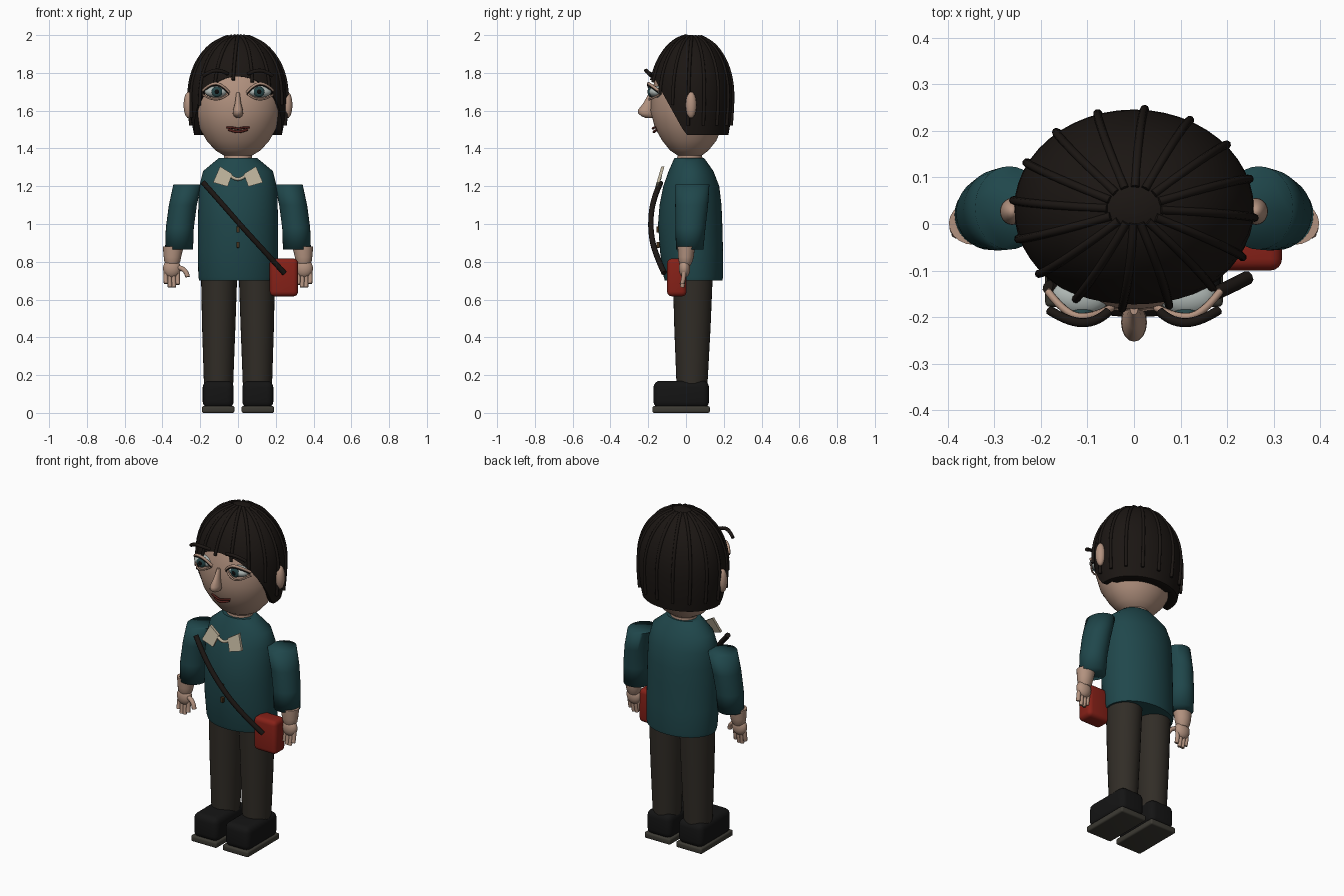
import bpy, bmesh, math
from math import sin, cos, pi, sqrt

if "Cube" in bpy.data.objects:
    bpy.data.objects.remove(bpy.data.objects["Cube"])

COLORS = dict(skin=(.45, .29, .215), teal=(.014, .063, .071), trousers=(.031, .026, .02),
              hair=(.011, .008, .0065), shoe=(.007, .007, .007), sole=(.045, .042, .033),
              red=(.24, .015, .009), cream=(.48, .42, .31), lip=(.085, .014, .011),
              white=(.45, .5, .48), iris=(.02, .06, .065), black=(.003, .003, .003),
              button=(.06, .03, .01))
MATS = {}
for key, c in COLORS.items():
    MATS[key] = bpy.data.materials.new(key)
    MATS[key].diffuse_color = (*c, 1)


def finish(ob, mat, angle=40):
    ob.data.materials.clear()
    ob.data.materials.append(MATS[mat])
    bpy.ops.object.select_all(action='DESELECT')
    bpy.context.view_layer.objects.active = ob
    ob.select_set(True)
    bpy.ops.object.shade_smooth_by_angle(angle=math.radians(angle))
    return ob


def from_bm(name, bm, mat, angle=40):
    bmesh.ops.recalc_face_normals(bm, faces=bm.faces[:])
    me = bpy.data.meshes.new(name)
    bm.to_mesh(me)
    bm.free()
    ob = bpy.data.objects.new(name, me)
    bpy.context.collection.objects.link(ob)
    return finish(ob, mat, angle)


def skin_rings(name, rings, mat, angle=40):
    """Bridge closed rings of points and cap both ends."""
    bm = bmesh.new()
    vs = [[bm.verts.new(p) for p in r] for r in rings]
    n = len(vs[0])
    for a, b in zip(vs, vs[1:]):
        for j in range(n):
            bm.faces.new((a[j], a[(j + 1) % n], b[(j + 1) % n], b[j]))
    bm.faces.new(vs[0])
    bm.faces.new(vs[-1])
    return from_bm(name, bm, mat, angle)


def loft(name, secs, mat, n=32, angle=40):
    """Elliptical sections: (z, cx, rx, y_front, y_back)."""
    rings = []
    for z, cx, rx, y0, y1 in secs:
        rings.append([(cx + rx * cos(2 * pi * j / n),
                       (y0 + y1) / 2 + (y1 - y0) / 2 * sin(2 * pi * j / n), z) for j in range(n)])
    return skin_rings(name, rings, mat, angle)


def ball(name, c, r, mat, seg=20):
    bm = bmesh.new()
    bmesh.ops.create_uvsphere(bm, u_segments=seg, v_segments=seg // 2 + 2, radius=1)
    for v in bm.verts:
        v.co = [c[i] + r[i] * v.co[i] for i in range(3)]
    return from_bm(name, bm, mat, 60)


def tube(name, pts, r, mat):
    cu = bpy.data.curves.new(name, 'CURVE')
    cu.dimensions = '3D'
    cu.bevel_depth, cu.bevel_resolution, cu.resolution_u, cu.use_fill_caps = r, 2, 5, True
    sp = cu.splines.new('NURBS')
    sp.points.add(len(pts) - 1)
    for p, co in zip(sp.points, pts):
        p.co = (*co, 1)
    sp.use_endpoint_u, sp.order_u = True, min(3, len(pts))
    ob = bpy.data.objects.new(name, cu)
    bpy.context.collection.objects.link(ob)
    bpy.ops.object.select_all(action='DESELECT')
    bpy.context.view_layer.objects.active = ob
    ob.select_set(True)
    bpy.ops.object.convert(target='MESH')
    return finish(bpy.context.view_layer.objects.active, mat, 60)


def box(name, lo, hi, bevel, mat):
    bm = bmesh.new()
    bmesh.ops.create_cube(bm, size=1)
    for v in bm.verts:
        v.co = [(lo[i] + hi[i]) / 2 + v.co[i] * (hi[i] - lo[i]) for i in range(3)]
    bmesh.ops.bevel(bm, geom=bm.edges[:], offset=bevel, segments=4, profile=.5, affect='EDGES')
    return from_bm(name, bm, mat)


# Head and neck
loft('head', [(1.345, 0, .015, .01, .03), (1.36, 0, .07, -.04, .08), (1.39, 0, .12, -.085, .12),
              (1.44, 0, .165, -.125, .16), (1.51, 0, .205, -.165, .19), (1.6, 0, .232, -.188, .215),
              (1.7, 0, .238, -.182, .225), (1.78, 0, .225, -.16, .21), (1.87, 0, .185, -.12, .17),
              (1.94, 0, .11, -.06, .11), (1.975, 0, .02, 0, .04)], 'skin', 60)
loft('neck', [(1.3, 0, .075, -.05, .09), (1.37, 0, .075, -.045, .085)], 'skin')

# Hair cap with a sloping hairline
HY = .032


def hair_r(z):
    d = (z - 1.69) / (.31 if z > 1.69 else .5)
    return .258 * sqrt(max(0, 1 - d * d))


def hair_point(a, t, k=1.0):
    zb = 1.6
    for _ in range(40):
        y = HY + .83 * hair_r(zb) * sin(a)
        zb = .5 * zb + .5 * max(1.47, 1.47 - 1.8 * y)
    z = 2 - (2 - zb) * t * t
    r = hair_r(z) * k
    return (r * cos(a), HY + .83 * r * sin(a), z)


N = 48
levels = [(.04, 1)] + [(i / 14, 1) for i in range(1, 15)] + [(1, .88)]
skin_rings('hair', [[hair_point(2 * pi * j / N, t, k) for j in range(N)] for t, k in levels], 'hair', 50)

# Hair strands radiating from the crown
for i in range(16):
    a = 2 * pi * (i - .1) / 16
    end = 1.04 if sin(a) < -.5 else .95
    pts = [hair_point(a - .06 * u, .12 + (end - .12) * u, 1.006 + .026 * u ** 4)
           for u in [j / 7 for j in range(8)]]
    tube(f'hair_strand_{i + 1}', pts, .009, 'hair')

# Nose and mouth
loft('nose', [(1.695, 0, .009, -.195, -.165), (1.64, 0, .016, -.226, -.17), (1.605, 0, .026, -.253, -.17),
              (1.585, 0, .028, -.253, -.17), (1.57, 0, .02, -.235, -.17), (1.56, 0, .006, -.21, -.18)],
     'skin', 16, 60)
tube('upper_lip', [(-.06, -.157, 1.512), (-.025, -.174, 1.51), (0, -.176, 1.503),
                   (.025, -.174, 1.51), (.06, -.157, 1.512)], .006, 'lip')
tube('lower_lip', [(-.05, -.153, 1.5), (-.02, -.17, 1.488), (.02, -.17, 1.488), (.05, -.153, 1.5)], .007, 'lip')

# Torso
loft('jumper', [(.7, 0, .205, -.112, .193), (.72, 0, .21, -.118, .196), (.85, 0, .212, -.137, .196),
                (1.0, 0, .212, -.148, .192), (1.1, 0, .21, -.14, .188), (1.2, 0, .205, -.12, .176),
                (1.28, 0, .185, -.092, .145), (1.33, 0, .125, -.07, .11), (1.35, 0, .1, -.06, .095)], 'teal', 60)
for i, z in enumerate((.97, .89)):
    box(f'button_{i + 1}', (-.009, -.157, z - .016), (.009, -.138, z + .016), .004, 'button')

# Everything that comes in pairs
for s, side in ((-1, 'left'), (1, 'right')):
    ball(f'{side}_ear', (s * .262, .027, 1.63), (.026, .029, .07), 'skin')
    # Eyes and brows
    ball(f'{side}_eyeball', (s * .115, -.156, 1.7), (.062, .042, .031), 'white')
    ball(f'{side}_iris', (s * .112, -.19, 1.7), (.029, .012, .028), 'iris')
    ball(f'{side}_pupil', (s * .112, -.197, 1.7), (.014, .008, .014), 'black')
    arc = [(.048, -.18, 1.69), (.085, -.2, 1.735), (.145, -.198, 1.74), (.185, -.145, 1.7)]
    tube(f'{side}_upper_lid', [(s * x, y, z + .006) for x, y, z in arc], .008, 'skin')
    tube(f'{side}_lashes', [(s * x, y - .004, z - .003) for x, y, z in arc], .003, 'hair')
    tube(f'{side}_lower_lid', [(s * x, y + .004, 1.69 - (z - 1.69) * .65) for x, y, z in arc], .005, 'skin')
    tube(f'{side}_brow', [(s * .055, -.188, 1.795), (s * .08, -.212, 1.81), (s * .14, -.212, 1.815),
                          (s * .182, -.185, 1.785)], .01, 'hair')
    # Sleeve, wrist and hand
    loft(f'{side}_sleeve', [(.865, s * .312, .074, -.053, .092), (.98, s * .308, .074, -.056, .103),
                            (1.1, s * .292, .074, -.057, .117), (1.21, s * .268, .074, -.055, .124)],
         'teal', 32, 100)
    loft(f'{side}_wrist', [(.78, s * .348, .03, -.03, .024), (.8, s * .348, .042, -.038, .034),
                           (.825, s * .347, .046, -.042, .041), (.88, s * .343, .055, -.045, .048)], 'skin', 20)
    ball(f'{side}_palm', (s * .35, -.008, .765), (.047, .03, .05), 'skin')
    for i in range(4):
        x = .318 + .021 * i
        drop = (.68, .665, .665, .685)[i]
        tube(f'{side}_finger_{i + 1}', [(s * x, -.01, .75), (s * (x + .003), -.012, .71),
                                        (s * x, -.02, drop)], .012, 'skin')
    tube(f'{side}_thumb', [(s * .32, -.015, .77), (s * .275, -.03, .765), (s * .267, -.035, .72)], .013, 'skin')
    # Legs and shoes
    loft(f'{side}_trouser_leg', [(.14, s * .103, .077, -.05, .113), (.45, s * .102, .088, -.062, .13),
                                 (.74, s * .1, .096, -.07, .142)], 'trousers')
    box(f'{side}_shoe', (s * .105 - .082, -.172, .025), (s * .105 + .082, .122, .17), .035, 'shoe')
    box(f'{side}_sole', (s * .105 - .086, -.178, 0), (s * .105 + .086, .126, .036), .01, 'sole')
    # Collar wings
    bm = bmesh.new()
    quad = [(.132, 1.22), (.095, 1.305), (.03, 1.265), (.055, 1.198)]
    face = bm.faces.new([bm.verts.new((s * x, -.13 - .3 * (1.305 - z), z)) for x, z in quad])
    ext = bmesh.ops.extrude_face_region(bm, geom=[face])
    bmesh.ops.translate(bm, vec=(0, .016, 0),
                        verts=[v for v in ext['geom'] if isinstance(v, bmesh.types.BMVert)])
    from_bm(f'{side}_collar_wing', bm, 'cream')

tube('collar_band', [(-.045, -.135, 1.26), (0, -.145, 1.215), (.045, -.135, 1.26)], .009, 'cream')

# Shoulder bag and strap
box('bag', (.168, -.1, .617), (.318, .003, .817), .025, 'red')
tube('bag_strap', [(-.185, -.135, 1.22), (-.1, -.178, 1.125), (.03, -.19, .975),
                   (.15, -.165, .845), (.245, -.115, .74)], .015, 'hair')

for m in bpy.data.materials:
    if m.users and not m.is_grease_pencil:
        m.use_nodes = True
        m.node_tree.nodes["Principled BSDF"].inputs["Base Color"].default_value = m.diffuse_color
